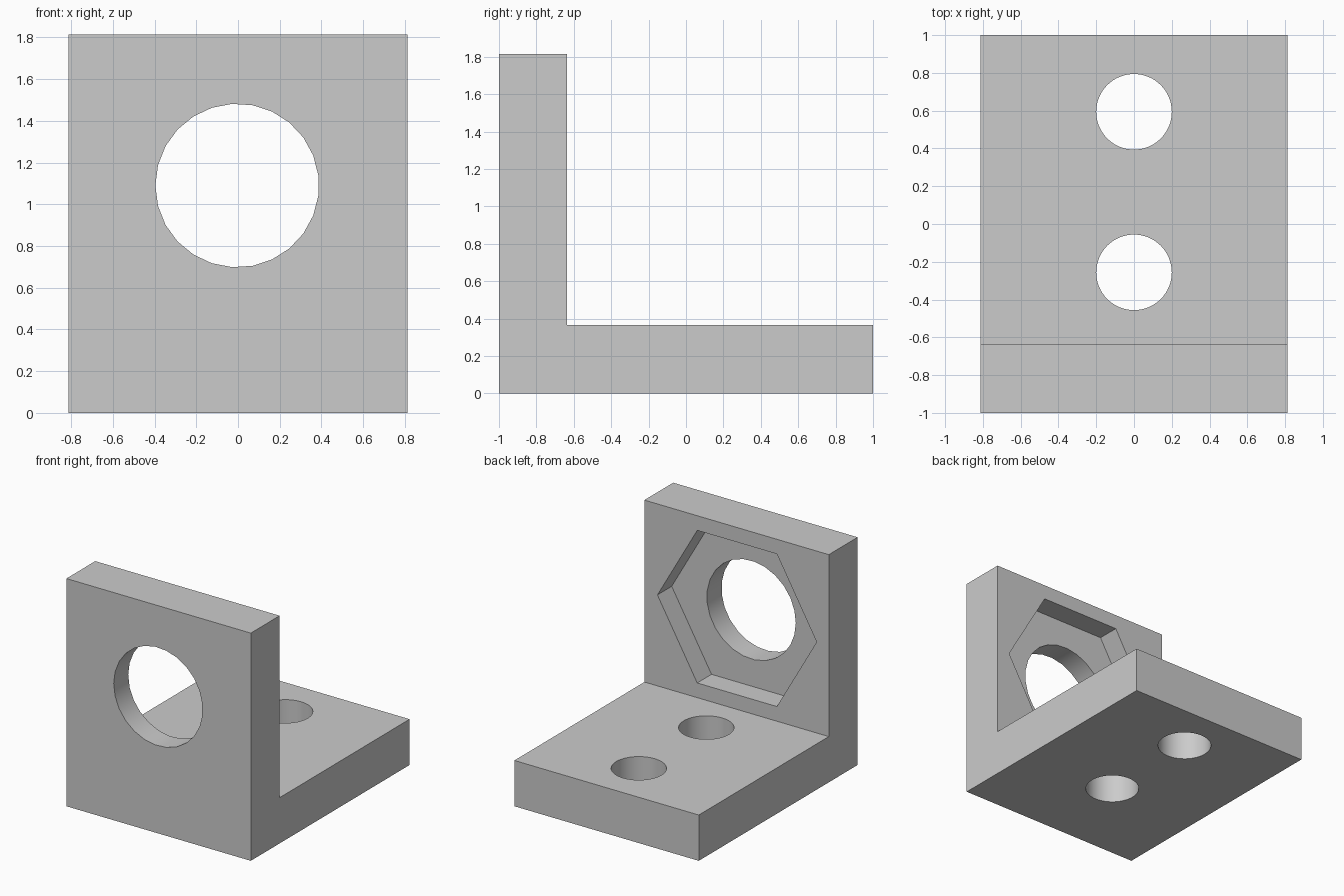
import bpy
import bmesh
from math import cos, sin, tau, pi, radians
from mathutils import Vector

default = bpy.data.objects.get("Cube")
if default:
    bpy.data.objects.remove(default, do_unlink=True)

HALF_W, HEIGHT = 0.813, 1.815
WALL_BACK, BASE_TOP = -0.637, 0.365
BORE_X, BORE_Z = -0.004, 1.09

grey = bpy.data.materials.new("light_grey")
grey.use_nodes = True
grey.diffuse_color = (0.6, 0.6, 0.6, 1)
grey.node_tree.nodes["Principled BSDF"].inputs["Base Color"].default_value = (0.6, 0.6, 0.6, 1)


def prism(name, outline, depth):
    """Extrude a flat outline along the depth vector."""
    bm = bmesh.new()
    face = bm.faces.new([bm.verts.new(p) for p in outline])
    new = bmesh.ops.extrude_face_region(bm, geom=[face])["geom"]
    top = [v for v in new if isinstance(v, bmesh.types.BMVert)]
    bmesh.ops.translate(bm, verts=top, vec=Vector(depth))
    bmesh.ops.recalc_face_normals(bm, faces=bm.faces)
    mesh = bpy.data.meshes.new(name)
    bm.to_mesh(mesh)
    bm.free()
    mesh.materials.append(grey)
    obj = bpy.data.objects.new(name, mesh)
    bpy.context.collection.objects.link(obj)
    return obj


def ring(radius, sides, start=0.0):
    angles = [start + tau * i / sides for i in range(sides)]
    return [(radius * cos(a), radius * sin(a)) for a in angles]


def upright(points, y):
    return [(BORE_X + u, y, BORE_Z + v) for u, v in points]


# L-shaped bracket body
profile = [(-1, 0), (1, 0), (1, BASE_TOP), (WALL_BACK, BASE_TOP),
           (WALL_BACK, HEIGHT), (-1, HEIGHT)]
bracket = prism("angle_bracket", [(-HALF_W, y, z) for y, z in profile], (2 * HALF_W, 0, 0))

# Round bore through the wall, hexagonal pocket behind it, two base holes
cutters = [
    prism("bore_cutter", upright(ring(0.392, 25, pi), -1.1), (0, 0.6, 0)),
    prism("hex_pocket_cutter", upright(ring(0.702, 6), -0.817), (0, 0.4, 0)),
]
for y in (-0.256, 0.594):
    outline = [(u, y + v, -0.1) for u, v in ring(0.2, 64)]
    cutters.append(prism("base_hole_cutter", outline, (0, 0, 0.6)))

bpy.context.view_layer.objects.active = bracket
for cutter in cutters:
    cutter.hide_render = True
    mod = bracket.modifiers.new("cut", "BOOLEAN")
    mod.operation = "DIFFERENCE"
    mod.solver = "EXACT"
    mod.object = cutter
    bpy.ops.object.modifier_apply(modifier=mod.name)
    bpy.data.objects.remove(cutter, do_unlink=True)

# Smooth hole walls, crisp edges
bpy.ops.object.select_all(action="DESELECT")
bracket.select_set(True)
bpy.ops.object.shade_smooth_by_angle(angle=radians(30))
